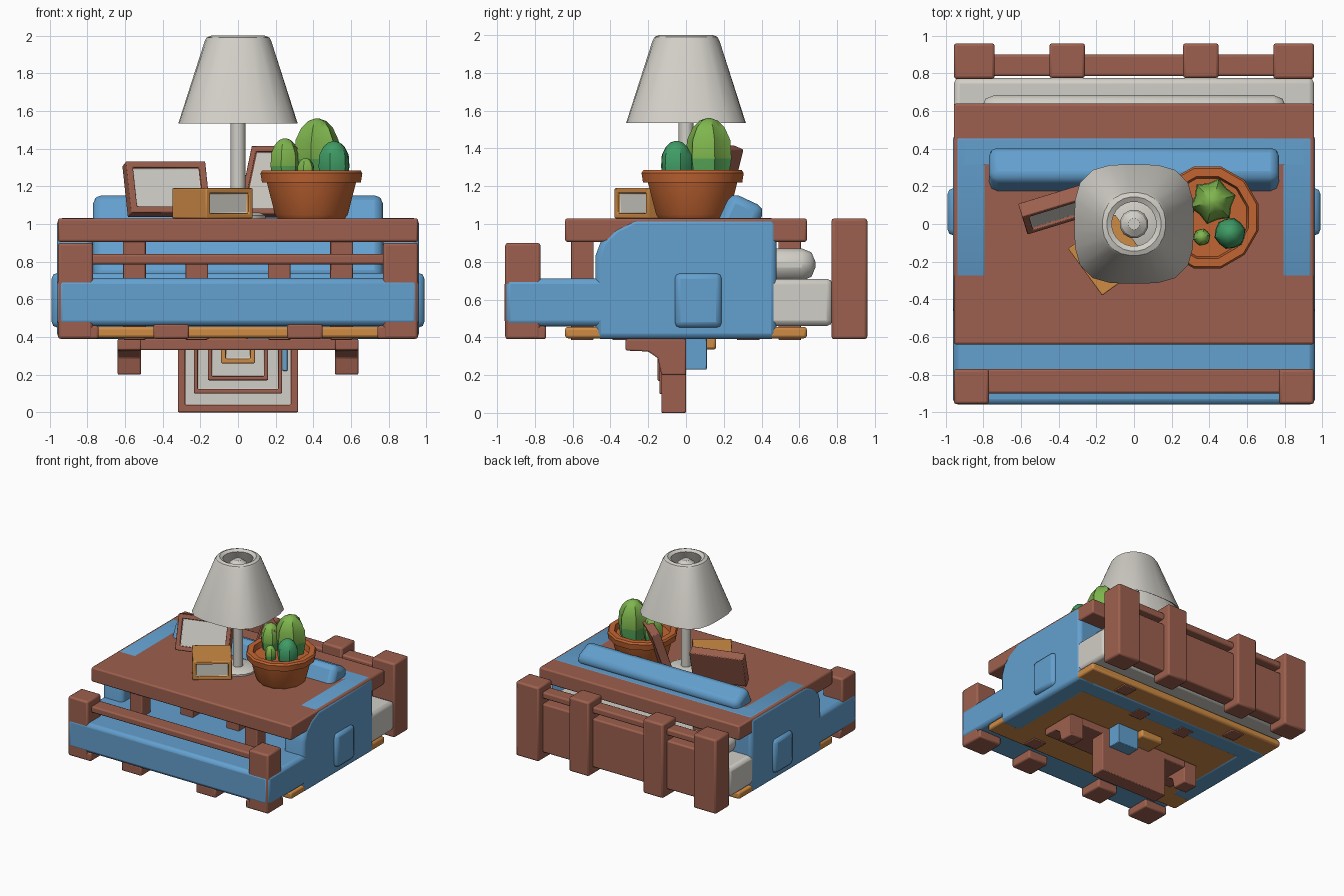
import bpy, bmesh, math
from mathutils import Vector

if "Cube" in bpy.data.objects:
    bpy.data.objects.remove(bpy.data.objects["Cube"])

def mat(name, c):
    m = bpy.data.materials.new(name)
    m.diffuse_color = (*c, 1)
    m.use_nodes = True
    m.node_tree.nodes["Principled BSDF"].inputs["Base Color"].default_value = m.diffuse_color
    return m

BROWN = mat("brown wood", (.34, .118, .077))
BLUE = mat("blue fabric", (.125, .35, .62))
WHITE = mat("off white", (.64, .62, .57))
ORANGE = mat("light orange", (.62, .26, .06))
TERRA = mat("terracotta", (.54, .13, .032))
LIME = mat("light green", (.21, .46, .075))
MID = mat("mid green", (.09, .36, .09))
GREEN = mat("dark green", (.05, .33, .13))

def finish(name, bm, mats, bevel=0, loc=(0, 0, 0), rot=(0, 0, 0)):
    bmesh.ops.recalc_face_normals(bm, faces=bm.faces)
    me = bpy.data.meshes.new(name)
    bm.to_mesh(me)
    bm.free()
    for m in mats:
        me.materials.append(m)
    ob = bpy.data.objects.new(name, me)
    bpy.context.collection.objects.link(ob)
    ob.location = loc
    ob.rotation_euler = [math.radians(a) for a in rot]
    if bevel:
        b = ob.modifiers.new("bevel", 'BEVEL')
        b.width, b.segments, b.limit_method = bevel, 2, 'ANGLE'
    return ob

def cube(size):
    bm = bmesh.new()
    bmesh.ops.create_cube(bm, size=1)
    bmesh.ops.scale(bm, vec=Vector(size), verts=bm.verts)
    return bm

def box(name, x, y, z, m, bevel=.012, rot=(0, 0, 0)):
    """Box from (min, max) ranges, turned about its own centre."""
    r = (x, y, z)
    return finish(name, cube([b - a for a, b in r]), [m], bevel, [(a + b) / 2 for a, b in r], rot)

def panel(name, size, loc, rot, m, pane, border, depth=.02):
    """Framed box: its front face is inset, pushed in and recoloured."""
    bm = cube(size)
    bmesh.ops.recalc_face_normals(bm, faces=bm.faces)
    f = min(bm.faces, key=lambda f: f.calc_center_median().y)
    bmesh.ops.inset_region(bm, faces=[f], thickness=border)
    g = bmesh.ops.extrude_face_region(bm, geom=[f])['geom']
    top = [e for e in g if isinstance(e, bmesh.types.BMFace)][0]
    bmesh.ops.translate(bm, vec=(0, depth, 0), verts=top.verts)
    if f.is_valid:
        bm.faces.remove(f)
    top.material_index = 1
    return finish(name, bm, [m, pane], .006, loc, rot)

def prism(name, pts, x, m, bevel=.012):
    """(y, z) outline extruded along x."""
    bm = bmesh.new()
    f = bm.faces.new([bm.verts.new((x[0], y, z)) for y, z in pts])
    g = bmesh.ops.extrude_face_region(bm, geom=[f])['geom']
    bmesh.ops.translate(bm, vec=(x[1] - x[0], 0, 0), verts=[v for v in g if isinstance(v, bmesh.types.BMVert)])
    return finish(name, bm, [m], bevel)

def loft(name, rings, sides, at, mats, rib=0, closed=False, split=None):
    """Rings (z, radius, squareness) joined into a skin; rib pulls in every other column."""
    bm = bmesh.new()
    rows = []
    for z, r, n in rings:
        row = []
        for i in range(sides):
            a = 2 * math.pi * (i + .5) / sides
            c, s = math.cos(a), math.sin(a)
            k = r / (abs(c) ** n + abs(s) ** n) ** (1 / n) * (1 - rib * (i % 2))
            row.append(bm.verts.new((at[0] + k * c, at[1] + k * s, z)))
        rows.append(row)
    pairs = list(zip(rows, rows[1:])) + ([(rows[-1], rows[0])] if closed else [])
    for a, b in pairs:
        for i in range(sides):
            j = (i + 1) % sides
            bm.faces.new((a[i], a[j], b[j], b[i]))
    if not closed:
        bm.faces.new(rows[0])
        bm.faces.new(rows[-1])
    if split:
        for f in bm.faces:
            f.material_index = int(f.calc_center_median().z < split)
    return finish(name, bm, mats)

# Bed: posts, feet, rails, panels, mattress and blanket
for s in (-1, 1):
    def xr(a, b):
        return tuple(sorted((s * a, s * b)))
    box("bed_front_post", xr(.77, .957), (-.957, -.77), (.39, .90), BROWN, .015)
    box("bed_front_foot", xr(.74, .955), (-.955, -.74), (.39, .46), BROWN)
    box("bed_front_middle_foot", xr(.26, .45), (-.95, -.74), (.39, .47), BROWN)
    box("bed_back_post", xr(.74, .957), (.77, .96), (.39, 1.03), BROWN, .015)
    box("bed_back_middle_post", xr(.26, .45), (.775, .96), (.39, 1.03), BROWN, .015)
    # Table and stool legs
    for t in (-1, 1):
        box("table_leg", xr(.49, .61), tuple(sorted((t * .49, t * .61))), (.385, .91), BROWN, .005)
        box("stool_leg", xr(.16, .28), tuple(sorted((t * .27, t * .39))), (.385, .80), BROWN, .005)
    # Sofa arms with a sloped front corner
    prism("sofa_arm", [(-.48, .39), (-.48, .83), (-.45, .91), (-.38, .98), (-.27, 1.032), (.48, 1.032), (.48, .39)],
          xr(.77, .962), BLUE, .03)
    # Wall shelf brackets
    prism("shelf_bracket", [(0, .39), (-.32, .39), (-.32, .33), (-.20, .325), (-.15, .29), (-.13, .2), (0, .2)],
          xr(.515, .64), BROWN, .008)
box("bed_front_rail", (-.78, .78), (-.90, -.77), (.785, .84), BROWN)
box("bed_head_rail", (-.78, .78), (.785, .90), (.915, .97), BROWN)
box("bed_head_panel", (-.78, .78), (.785, .90), (.45, .87), BROWN)
box("mattress", (-.957, .957), (-.7, .775), (.46, .71), WHITE, .03)
box("blanket", (-.962, .962), (-.96, .19), (.458, .712), BLUE, .03)
box("bed_pillow", (-.81, .81), (.3, .685), (.70, .87), WHITE, .07)

# Table top and rug
box("table_top", (-.957, .957), (-.64, .64), (.905, 1.03), BROWN, .012)
box("rug", (-.957, .957), (-.64, .64), (.395, .455), ORANGE, .015)

# Sofa back, seat and cushions
box("sofa_back", (-.93, .93), (.29, .48), (.39, 1.032), BLUE, .03)
box("sofa_seat", (-.78, .78), (-.46, .3), (.42, .70), BLUE, .03)
box("sofa_cushion", (-.77, .77), (.125, .325), (.65, 1.15), BLUE, .045, (-25, 0, 0))
box("bolster", (-.99, .99), (-.06, .19), (.45, .74), BLUE, .03)

# Wall shelf, nested picture frames and books below the rug
box("shelf_plank", (-.52, .52), (-.32, 0), (.33, .392), BROWN, .008)
for w, z0, y, b in ((.32, 0, -.065, .055), (.235, .10, -.075, .03), (.16, .17, -.085, .03)):
    panel("wall_frame", (2 * w, .13, .392 - z0), (0, y, (z0 + .392) / 2), (0, 0, 0), BROWN, WHITE, b, .05)
panel("small_orange_frame", (.18, .1, .132), (0, -.10, .326), (0, 0, 0), ORANGE, WHITE, .035)
box("blue_book", (.05, .25), (-.02, .11), (.23, .40), BLUE, .005)
box("blue_book_edge", (.236, .262), (-.1, -.05), (.22, .34), BLUE, .003)
box("orange_book", (-.16, .05), (-.02, .16), (.335, .40), ORANGE, .015)

# Lamp
loft("lamp_shade", [(1.535, .317, 3.4), (1.97, .178, 2.4), (1.99, .168, 2.2), (2.0, .145, 2), (1.985, .118, 2),
                    (1.96, .125, 2.2), (1.55, .295, 3.4)], 24, (0, 0), [WHITE], closed=True)
loft("lamp_pole", [(1.03, .04, 2), (1.9, .04, 2)], 12, (0, 0), [WHITE])
loft("lamp_base", [(1.03, .15, 2), (1.045, .15, 2), (1.06, .12, 2)], 16, (0, 0), [WHITE])
loft("lamp_bulb", [(1.86, .04, 2), (1.89, .07, 2), (1.92, .077, 2), (1.95, .065, 2), (1.975, .03, 2)],
     12, (0, 0), [WHITE])

# Flowerpot and cacti
POT = (.39, .035)
loft("flowerpot", [(1.03, .185, 2), (1.05, .20, 2), (1.22, .245, 2), (1.22, .272, 2), (1.27, .28, 2), (1.285, .27, 2),
                   (1.285, .225, 2), (1.24, .215, 2)], 12, POT, [TERRA])
for name, at, r, top, rib, mats in (("tall_cactus", (.42, .12), .125, 1.56, .2, [LIME, MID]),
                                    ("left_cactus", (.25, .09), .08, 1.455, .08, [LIME, MID]),
                                    ("right_cactus", (.51, -.05), .085, 1.44, .06, [GREEN, GREEN]),
                                    ("small_cactus", (.36, -.07), .047, 1.35, .08, [LIME, MID])):
    h = top - 1.23
    loft(name, [(1.23 + h * k, r * q, 2) for k, q in ((0, .85), (.35, 1), (.65, .95), (.85, .7), (.96, .4), (1, .1))],
         12, at, mats, rib, split=1.23 + h * .36)

# Clock radio and photo frames
panel("clock_radio", (.308, .308, .16), (-.135, -.165, 1.11), (0, 0, 36), ORANGE, WHITE, .038)
panel("wide_photo_frame", (.44, .08, .29), (-.38, .09, 1.185), (-20, 0, 17), BROWN, WHITE, .05)
panel("tall_photo_frame", (.3, .07, .38), (.17, .14, 1.225), (-18, 0, -40), BROWN, WHITE, .045)

# Smooth the rounded parts, keep edges sharp
bpy.ops.object.select_all(action='SELECT')
bpy.context.view_layer.objects.active = bpy.context.selected_objects[0]
bpy.ops.object.shade_smooth_by_angle(angle=math.radians(32))
